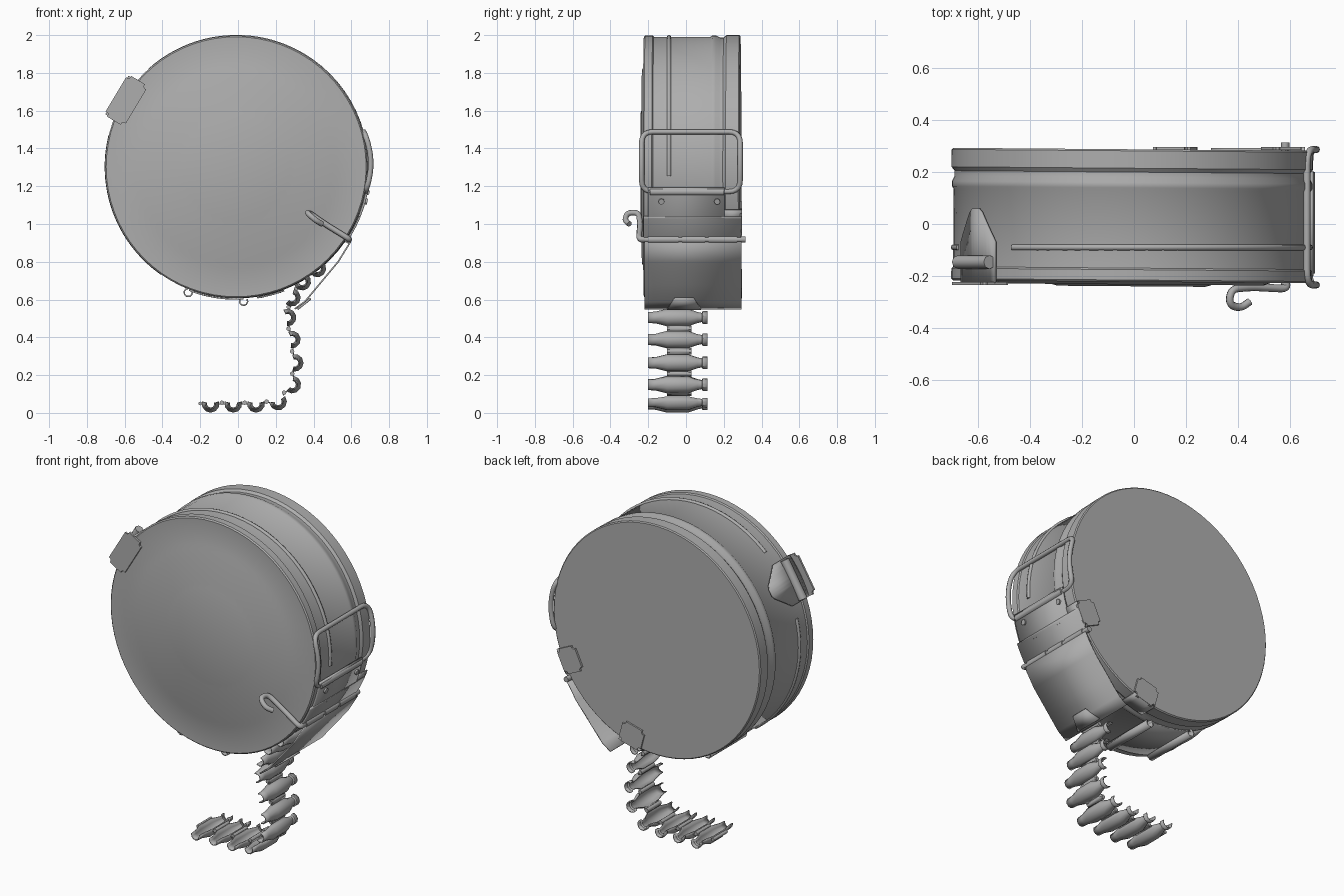
import bpy, bmesh, math
from math import sin, cos, radians, pi
from mathutils import Matrix, Vector

if "Cube" in bpy.data.objects:
    bpy.data.objects.remove(bpy.data.objects["Cube"])

steel = bpy.data.materials.new("grey_steel")
steel.use_nodes = True
GREY = (0.42, 0.42, 0.42, 1)
steel.diffuse_color = GREY
steel.node_tree.nodes["Principled BSDF"].inputs["Base Color"].default_value = GREY

CX, CZ, R = -0.008, 1.303, 0.695


def polar(deg, r=R):
    """Point on the drum in (x, z) at an angle and radius."""
    return CX + r * cos(radians(deg)), CZ + r * sin(radians(deg))


def arc(a0, a1, r=R, n=12):
    return [polar(a0 + (a1 - a0) * i / n, r) for i in range(n + 1)]


def finish(name, mesh, angle=35):
    """Link a mesh, paint it and smooth its shallow edges."""
    ob = bpy.data.objects.new(name, mesh)
    bpy.context.collection.objects.link(ob)
    mesh.materials.clear()
    mesh.materials.append(steel)
    bpy.ops.object.select_all(action='DESELECT')
    ob.select_set(True)
    bpy.context.view_layer.objects.active = ob
    bpy.ops.object.shade_smooth_by_angle(angle=radians(angle))
    return ob


def from_bmesh(name, bm):
    bmesh.ops.recalc_face_normals(bm, faces=bm.faces)
    mesh = bpy.data.meshes.new(name)
    bm.to_mesh(mesh)
    bm.free()
    return finish(name, mesh)


def grid(name, rows, thickness=0):
    """Skin rows of points, with optional wall thickness."""
    bm = bmesh.new()
    vs = [[bm.verts.new(p) for p in row] for row in rows]
    for a, b in zip(vs, vs[1:]):
        for i in range(len(a) - 1):
            bm.faces.new((a[i], a[i + 1], b[i + 1], b[i]))
    ob = from_bmesh(name, bm)
    if thickness:
        mod = ob.modifiers.new("wall", 'SOLIDIFY')
        mod.thickness = thickness
        mod.offset = 0
    return ob


def strip(name, path, y0, y1, thickness=0.008):
    """Sheet following an (x, z) path across the drum's depth."""
    return grid(name, [[(x, y0, z), (x, y1, z)] for x, z in path], thickness)


def rounded(points, r, closed=False, n=5):
    """Replace path corners with short curves."""
    pts = [Vector(p) for p in points]
    out = []
    for i, p in enumerate(pts):
        if not closed and i in (0, len(pts) - 1):
            out.append(p)
            continue
        a, b = pts[i - 1], pts[(i + 1) % len(pts)]
        s = p + (a - p).normalized() * min(r, (a - p).length * 0.48)
        e = p + (b - p).normalized() * min(r, (b - p).length * 0.48)
        for k in range(n + 1):
            t = k / n
            out.append(s * (1 - t) ** 2 + p * 2 * t * (1 - t) + e * t * t)
    return out


def tube(name, points, radius, closed=False):
    curve = bpy.data.curves.new(name, 'CURVE')
    curve.dimensions = '3D'
    curve.bevel_depth = radius
    curve.bevel_resolution = 2
    curve.use_fill_caps = True
    sp = curve.splines.new('POLY')
    sp.points.add(len(points) - 1)
    for q, p in zip(sp.points, points):
        q.co = (*p, 1)
    sp.use_cyclic_u = closed
    temp = bpy.data.objects.new("temp", curve)
    mesh = bpy.data.meshes.new_from_object(temp)
    bpy.data.objects.remove(temp)
    return finish(name, mesh, 50)


def rod(name, xz, y0, y1, radius):
    return tube(name, [(xz[0], y0, xz[1]), (xz[0], y1, xz[1])], radius)


def tab(name, deg, r0, r1, width, y, thick):
    """Rounded flat plate on a drum face, aligned to the radius."""
    bm = bmesh.new()
    bmesh.ops.create_cube(bm, size=1)
    bmesh.ops.scale(bm, vec=(r1 - r0, thick, width), verts=bm.verts)
    corners = [e for e in bm.edges if abs((e.verts[0].co - e.verts[1].co).y) > thick / 2]
    bmesh.ops.bevel(bm, geom=corners, offset=0.02, segments=3, affect='EDGES')
    x, z = polar(deg, (r0 + r1) / 2)
    bm.transform(Matrix.Translation((x, y, z)) @ Matrix.Rotation(-radians(deg), 4, 'Y'))
    return from_bmesh(name, bm)


# Drum: one turned profile of (radius, depth), with a stepped lid and rear rim
profile = [(0.285, -.24), (.31, -.233), (.51, -.233), (.537, -.223), (.688, -.223),
           (.695, -.216), (.695, -.176), (.688, -.17), (.688, .13), (.695, .14),
           (.695, .16), (.685, .18), (.685, .2), (.697, .215), (.697, .282), (.691, .288)]
bm = bmesh.new()
SIDES = 72
rings = [[bm.verts.new((r * cos(2 * pi * i / SIDES), y, r * sin(2 * pi * i / SIDES)))
          for i in range(SIDES)] for r, y in profile]
for a, b in zip(rings, rings[1:]):
    for i in range(SIDES):
        j = (i + 1) % SIDES
        bm.faces.new((a[i], a[j], b[j], b[i]))
bm.faces.new(rings[0])
bm.faces.new(rings[-1])
bm.transform(Matrix.Translation((CX, 0, CZ)) @ Matrix.Rotation(-0.008, 4, 'Z'))
from_bmesh("drum", bm)

# Pressed beads on the drum wall, broken around the latch
for a0, a1 in ((-4, 132), (166, 235)):
    tube("wall_bead", [(x, -.09, z) for x, z in arc(a0, a1, .686, 40)], .012)

# Carrying handle: bowed wire loop with its clamp
loop = rounded([(0, -.235, 1.172), (0, .287, 1.172), (0, .287, 1.33), (0, .287, 1.488),
                (0, -.235, 1.488), (0, -.235, 1.33)], .06, True)
tube("carrying_handle", [(.703 - 1.3 * (p.z - 1.32) ** 2, p.y, p.z) for p in loop], .014, True)
rod("handle_clamp", (.678, 1.17), -.19, .2, .02)
strip("handle_plate", arc(-9, -24, .702), -.2, .205, .012)
for y in (-.13, .165):
    x, z = polar(-15, .705)
    tube("plate_rivet", [(x, y, z), (x + .012, y, z - .003)], .016)

# Hinge plate, hinge and the door hanging off the drum
strip("hinge_plate", arc(-22, -34, .703), -.225, .29, .01)
HINGE = (.583, .918)
rod("hinge_pin", HINGE, -.24, .315, .016)
for y0, y1 in ((-.2, -.04), (-.02, .1), (.12, .27)):
    rod("hinge_knuckle", HINGE, y0, y1, .021)
strip("door", [(.595, .905), (.53, .8), (.43, .68), (.355, .59), (.3, .55)], -.22, .293)
grid("door_lip", [[(.385, -.06, .605), (.385, .04, .605)],
                  [(.315, -.1, .55), (.315, .08, .55)]], .012)

# Spring hook in front of the lid
tube("spring_hook", rounded([(.585, -.22, .918), (.59, -.25, .92), (.46, -.243, 1.0),
                             (.375, -.25, 1.06), (.365, -.31, 1.06), (.41, -.325, 1.02),
                             (.445, -.3, 1.0)], .035), .015)

# Straps folded over the rear rim
for deg in (-25, -75):
    tab("rear_strap", deg, .575, .705, .15, .291, .012)
    strip("rear_strap_fold", arc(deg - 6, deg + 6, .702, 4), .19, .296)

# Side latch: front plate, arched wall plate and its roll
LATCH = 149
tab("latch_front_plate", LATCH, .62, .745, .25, -.229, .012)
rows = []
for k in range(13):
    s = k / 6 - 1
    x, z = polar(LATCH + s * 10.3, .701)
    rows.append([(x, -.228, z), (x, .06 - .17 * max(0, abs(s) - .25), z)])
grid("latch_wall_plate", rows, .01)
ends = [polar(LATCH + s * 9.5, .722) for s in (-1, 1)]
tube("latch_roll", [(x, -.147, z) for x, z in ends], .026)

# Lower bracket with curled ends
strip("lower_bracket", arc(249, 273, .7), -.17, .17)
for deg in (249, 273):
    a = radians(deg)
    c = polar(deg, .713)
    curl = [(c[0] + .022 * cos(a + t * .7), c[1] + .022 * sin(a + t * .7)) for t in range(-4, 4)]
    strip("bracket_curl", curl, -.17, .17)

# Belt: open trough links, each with a centre (x, z) and the way it bulges
links = [(-.145, .048, -90), (-.025, .048, -90), (.095, .048, -90), (.212, .06, -68),
         (.287, .15, -25), (.3, .265, 0), (.285, .388, 8), (.262, .505, 12),
         (.285, .61, -30), (.34, .695, -48), (.42, .765, -42)]
# Depth and width along each trough
section = [(-.2, .6), (-.16, .65), (-.1, 1), (.01, 1), (.06, .6), (.085, .5), (.09, .7), (.115, .7)]
for x, z, deg in links:
    d = radians(deg)
    rows = [[(x + .044 * s * cos(d + radians(t)), y, z + .044 * s * sin(d + radians(t)))
             for t in range(-105, 106, 35)] for y, s in section]
    grid("belt_link", rows, .006)
for (xa, za, _), (xb, zb, deg) in zip(links, links[1:]):
    # Small loop joining neighbouring links
    d = radians(deg)
    mid = ((xa + xb) / 2 - .006 * cos(d), (za + zb) / 2 - .006 * sin(d))
    rod("link_joint", mid, -.1, .03, .012)
    strip("link_web", [(xa + (xb - xa) * t, za + (zb - za) * t) for t in (.36, .64)], -.1, .03, .006)
rod("belt_end_joint", (-.2, .05), -.1, .03, .01)
